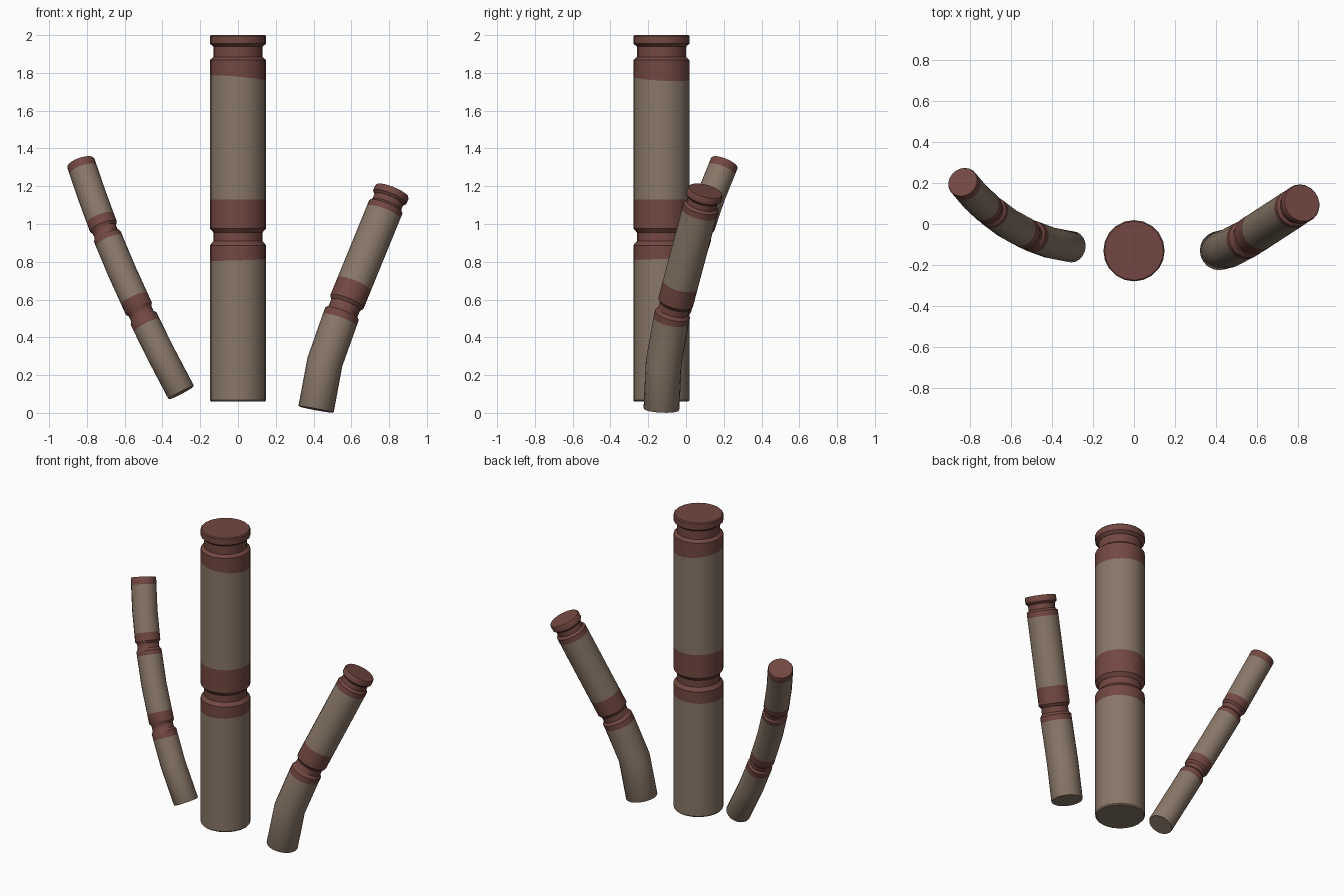
import bpy, bmesh, math
from mathutils import Vector

if "Cube" in bpy.data.objects:
    bpy.data.objects.remove(bpy.data.objects["Cube"])

SIDES = 20


def material(name, rgb):
    m = bpy.data.materials.new(name)
    m.diffuse_color = (*rgb, 1)
    m.use_nodes = True
    m.node_tree.nodes["Principled BSDF"].inputs["Base Color"].default_value = m.diffuse_color
    return m


TAN = material("stalk tan", (0.250, 0.185, 0.138))
BROWN = material("joint brown", (0.170, 0.064, 0.053))


def axis_at(path, z):
    """Point on the stalk's centre line at height z (extends past the ends)."""
    i = 0
    while i < len(path) - 2 and z > path[i + 1][2]:
        i += 1
    a, b = Vector(path[i]), Vector(path[i + 1])
    return a + (b - a) * ((z - a.z) / (b.z - a.z))


def stalk(name, path, radius, stations):
    """Sweep rings along path; station = (z, radius factor, brown above, tilt x)."""
    bm = bmesh.new()
    rings = []
    for z, f, _, tilt in stations:
        c = axis_at(path, z)
        t = (axis_at(path, z + 0.04) - axis_at(path, z - 0.04)).normalized()
        u = Vector((0, 1, 0)).cross(t).normalized()
        v = t.cross(u)
        ring = []
        for k in range(SIDES):
            a = 2 * math.pi * k / SIDES
            p = c + (u * math.cos(a) + v * math.sin(a)) * radius * f
            p += t * tilt * radius * (math.cos(a) + 0.6 * math.sin(a))
            ring.append(bm.verts.new(p))
        rings.append(ring)
    for i in range(len(rings) - 1):
        for k in range(SIDES):
            n = (k + 1) % SIDES
            face = bm.faces.new((rings[i][k], rings[i][n], rings[i + 1][n], rings[i + 1][k]))
            face.material_index = stations[i][2]
    bm.faces.new(rings[0][::-1]).material_index = 0
    bm.faces.new(rings[-1]).material_index = 1
    mesh = bpy.data.meshes.new(name)
    bm.to_mesh(mesh)
    bm.free()
    mesh.materials.append(TAN)
    mesh.materials.append(BROWN)
    ob = bpy.data.objects.new(name, mesh)
    bpy.context.collection.objects.link(ob)
    bpy.ops.object.select_all(action='DESELECT')
    ob.select_set(True)
    bpy.context.view_layer.objects.active = ob
    bpy.ops.object.shade_smooth_by_angle(angle=math.radians(35))


def ends(z, f=1.0, brown=0):
    return [(z, f, brown, 0)]


def joint(z, low, high, w, depth, t_low=0.0, t_high=0.0):
    """Brown band from low to high with a groove of half width w at z."""
    return [(low, 1, 1, t_low), (z - w, 1, 1, 0), (z - w * 0.5, depth, 1, 0),
            (z + w * 0.5, depth, 1, 0), (z + w, 1, 1, 0), (high, 1, 0, t_high)]


def lip(low, g0, g1, top, w, depth, tilt=0.0):
    """Brown top end with a groove between g0 and g1 below the lip."""
    return [(low, 1, 1, tilt), (g0, 1, 1, 0), (g0 + w, depth, 1, 0), (g1 - w, depth, 1, 0),
            (g1, 1, 1, 0), (top - 0.006, 1, 1, 0), (top, 0.96, 1, 0)]


# Tall middle stalk
stalk("middle_stalk", [(0, -0.13, 0), (0, -0.13, 2)], 0.149,
      ends(0.06, 0.96) + ends(0.067) + joint(0.932, 0.81, 1.13, 0.045, 0.87, 0.03)
      + lip(1.772, 1.868, 1.955, 2.0, 0.016, 0.87, -0.09))

# Thin curved left stalk
left = [(-0.30, -0.112, 0.107), (-0.412, -0.09, 0.32), (-0.515, -0.052, 0.53),
        (-0.615, 0.003, 0.75), (-0.705, 0.07, 0.965), (-0.773, 0.133, 1.15),
        (-0.833, 0.204, 1.325)]
stalk("left_stalk", left, 0.076,
      ends(0.107, 0.96) + ends(0.112) + ends(0.32) + joint(0.525, 0.465, 0.605, 0.026, 0.86)
      + ends(0.75) + joint(0.96, 0.91, 1.03, 0.026, 0.86)
      + ends(1.15) + ends(1.285, 1, 1) + ends(1.32, 1, 1) + ends(1.325, 0.96, 1))

# Bent right stalk
right = [(0.413, -0.13, 0.018), (0.46, -0.118, 0.27), (0.545, -0.075, 0.51),
         (0.817, 0.102, 1.175)]
stalk("right_stalk", right, 0.095,
      ends(0.018, 0.97) + ends(0.023) + ends(0.27) + joint(0.555, 0.49, 0.68, 0.032, 0.86)
      + lip(1.06, 1.09, 1.142, 1.175, 0.012, 0.86))
